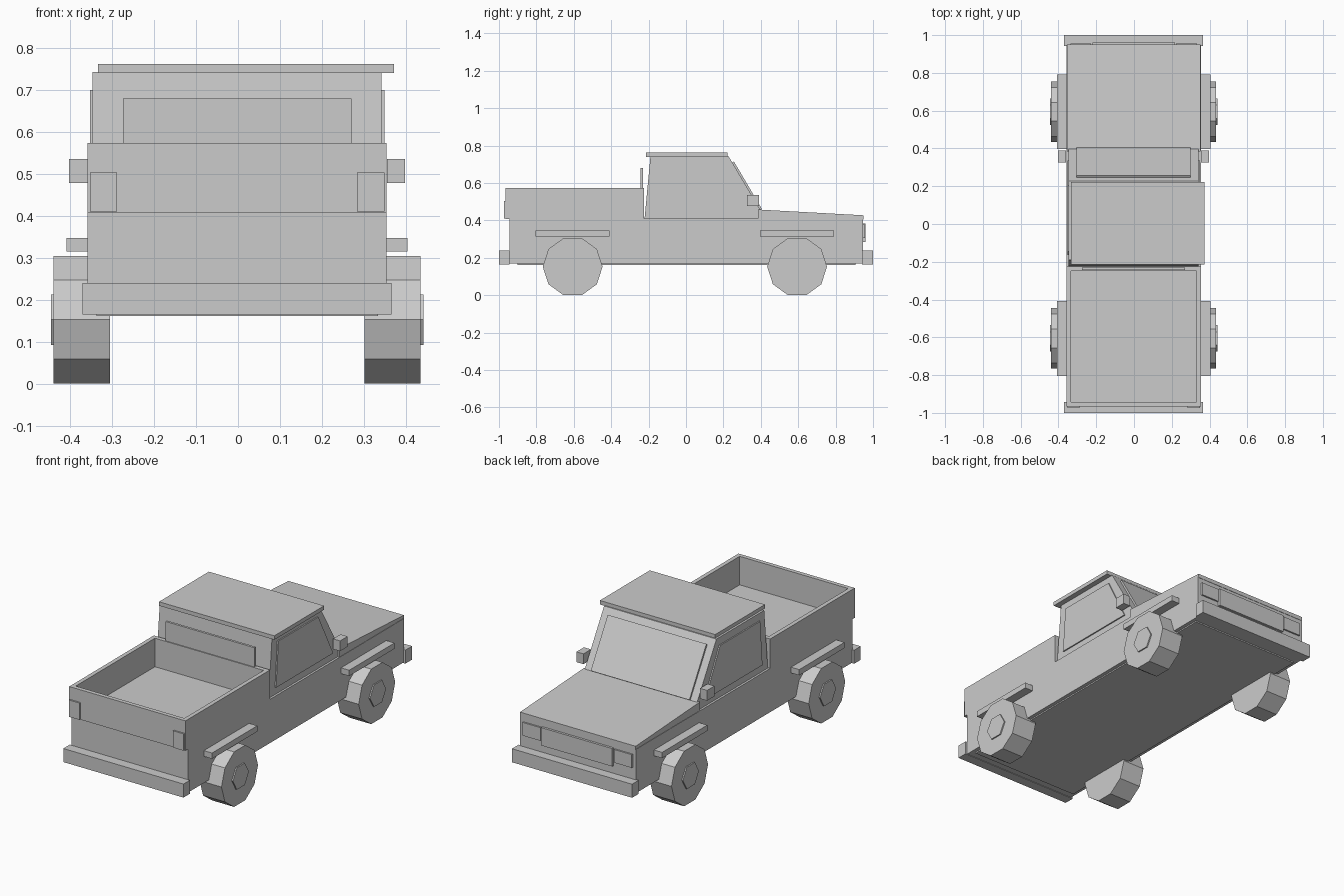
import bpy, bmesh, math

if "Cube" in bpy.data.objects:
    bpy.data.objects.remove(bpy.data.objects["Cube"])

CX = -0.002   # body centre line
CY = -0.006   # midpoint of the axles


def finish(name, bm):
    bmesh.ops.recalc_face_normals(bm, faces=bm.faces[:])
    me = bpy.data.meshes.new(name)
    bm.to_mesh(me)
    bm.free()
    ob = bpy.data.objects.new(name, me)
    bpy.context.collection.objects.link(ob)
    return ob


def prism(name, profile, x0, x1):
    """Extrude a side (y, z) profile from x0 to x1."""
    bm = bmesh.new()
    face = bm.faces.new([bm.verts.new((x0, y, z)) for y, z in profile])
    ext = bmesh.ops.extrude_face_region(bm, geom=[face])
    bmesh.ops.translate(bm, vec=(x1 - x0, 0, 0),
                        verts=[v for v in ext["geom"] if isinstance(v, bmesh.types.BMVert)])
    return finish(name, bm)


def box(name, x, y, z):
    return prism(name, [(y[0], z[0]), (y[1], z[0]), (y[1], z[1]), (y[0], z[1])], *x)


def disc(name, sides, radius, x0, x1, y, z):
    pts = [(y + radius * math.cos(2 * math.pi * i / sides),
            z + radius * math.sin(2 * math.pi * i / sides)) for i in range(sides)]
    return prism(name, pts, x0, x1)


# Lower body, underside plate and bumpers
W = (CX - 0.356, CX + 0.356)
box("lower_body", W, (-0.945, 0.947), (0.168, 0.41))
box("underside_plate", (CX - 0.335, CX + 0.335), (-0.9, 0.905), (0.161, 0.175))
B = (CX - 0.368, CX + 0.368)
box("rear_bumper", B, (-1.0, -0.943), (0.165, 0.24))
box("front_bumper", B, (0.942, 1.0), (0.165, 0.24))

# Sloping hood
prism("hood", [(0.385, 0.405), (0.949, 0.405), (0.949, 0.427), (0.40, 0.457), (0.385, 0.457)],
      CX - 0.354, CX + 0.354)

# Open cargo bed: block with its top inset and pushed down to the floor
bed = bmesh.new()
bmesh.ops.create_cube(bed, size=1)
for v in bed.verts:
    v.co = (CX + v.co.x * 0.712, -0.595 + v.co.y * 0.74, 0.4905 + v.co.z * 0.165)
top = max(bed.faces, key=lambda f: f.calc_center_median().z)
bmesh.ops.inset_region(bed, faces=[top], thickness=0.033)
ext = bmesh.ops.extrude_face_region(bed, geom=[top])
bmesh.ops.delete(bed, geom=[top], context='FACES')
bmesh.ops.translate(bed, vec=(0, 0, -0.158),
                    verts=[v for v in ext["geom"] if isinstance(v, bmesh.types.BMVert)])
finish("cargo_bed", bed)

# Cab, roof and windows
prism("cab", [(-0.222, 0.405), (0.40, 0.405), (0.40, 0.452), (0.228, 0.742), (-0.19, 0.742)],
      CX - 0.344, CX + 0.344)
box("roof", (-0.334, 0.372), (-0.214, 0.222), (0.74, 0.762))
prism("windshield", [(0.24, 0.705), (0.256, 0.715), (0.405, 0.462), (0.389, 0.452)],
      CX - 0.302, CX + 0.302)
box("rear_window", (CX - 0.272, CX + 0.272), (-0.243, -0.23), (0.48, 0.68))

# Paired parts on both sides
for side, s in (("left", -1), ("right", 1)):
    def xs(a, b):
        return (CX + s * a, CX + s * b)
    prism(side + "_side_window", [(-0.165, 0.45), (0.335, 0.45), (0.205, 0.70), (-0.145, 0.70)],
          *xs(0.335, 0.351))
    box(side + "_mirror", xs(0.357, 0.40), (0.325, 0.39), (0.478, 0.535))
    box(side + "_headlight", xs(0.225, 0.335), (0.94, 0.956), (0.305, 0.378))
    box(side + "_taillight", xs(0.286, 0.351), (-0.974, -0.96), (0.41, 0.503))
    for end, y in (("rear", CY - 0.6), ("front", CY + 0.6)):
        box(f"{end}_{side}_fender", xs(0.345, 0.406), (y - 0.198, y + 0.198), (0.315, 0.347))
        disc(f"{end}_{side}_wheel", 10, 0.16, *xs(0.303, 0.437), y, 0.1525)
        disc(f"{end}_{side}_hub", 6, 0.07, *xs(0.42, 0.444), y, 0.1525)

# Grille between the headlights
box("grille", (CX - 0.218, CX + 0.218), (0.94, 0.96), (0.283, 0.382))
